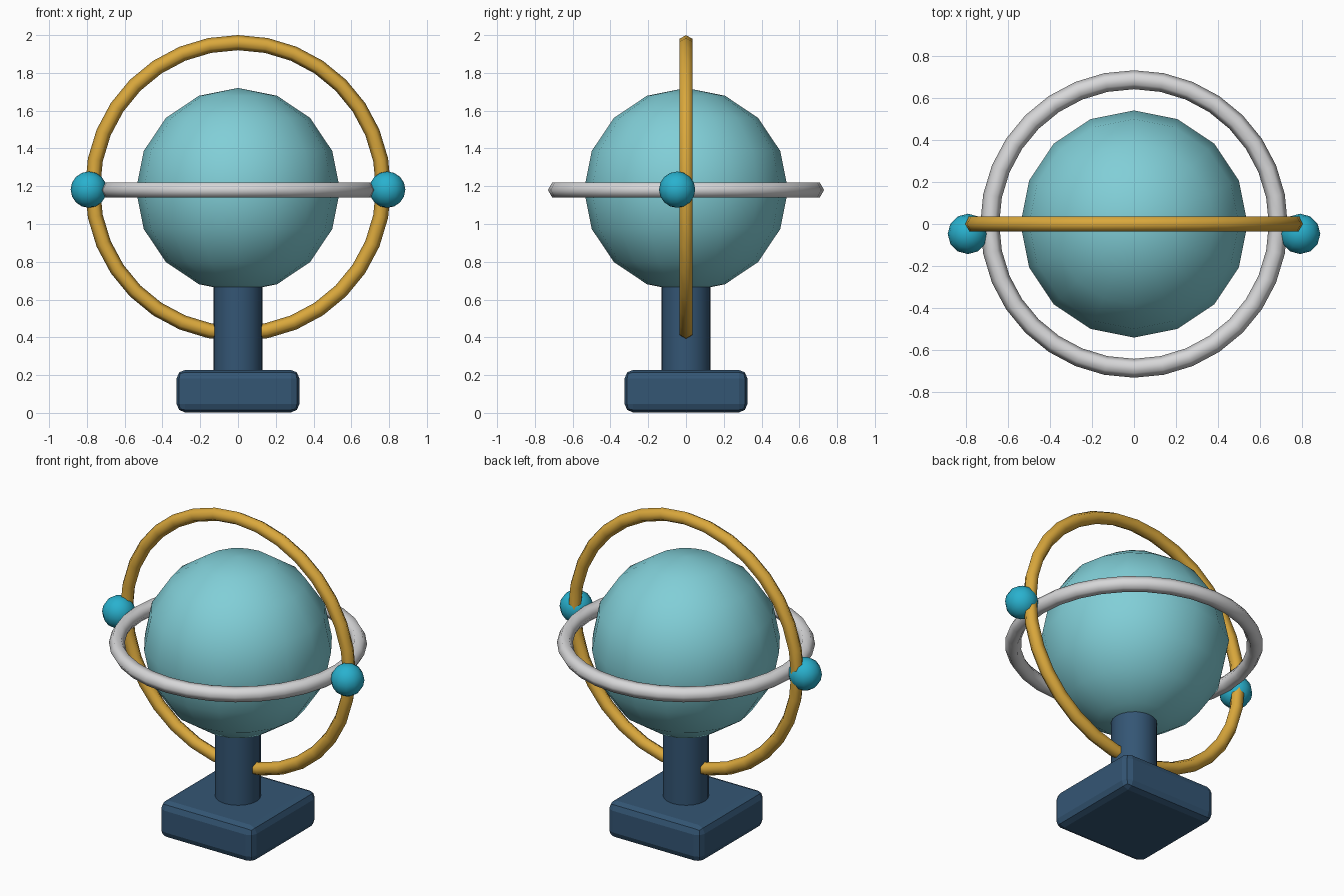
import bpy
import math

if "Cube" in bpy.data.objects:
    bpy.data.objects.remove(bpy.data.objects["Cube"])


def material(name, rgb):
    m = bpy.data.materials.new(name)
    m.diffuse_color = (*rgb, 1.0)
    m.use_nodes = True
    m.node_tree.nodes["Principled BSDF"].inputs["Base Color"].default_value = m.diffuse_color
    return m


navy = material("navy", (0.034, 0.092, 0.175))
aqua = material("pale aqua", (0.22, 0.62, 0.68))
gold = material("gold", (0.70, 0.39, 0.045))
silver = material("silver", (0.68, 0.68, 0.69))
cyan = material("cyan", (0.022, 0.44, 0.62))


def finish(name, mat, smooth=True):
    ob = bpy.context.object
    ob.name = name
    ob.data.name = name
    ob.data.materials.append(mat)
    if smooth:
        bpy.ops.object.shade_smooth()
    return ob


def ball(name, mat, loc, radius, segments, rings):
    bpy.ops.mesh.primitive_uv_sphere_add(
        segments=segments, ring_count=rings, radius=radius, location=loc)
    return finish(name, mat)


def ring(name, mat, z, major, minor, rotation=(0, 0, 0)):
    bpy.ops.mesh.primitive_torus_add(
        major_segments=32, minor_segments=6, major_radius=major,
        minor_radius=minor, location=(0, 0, z), rotation=rotation)
    return finish(name, mat)


# Square base with bevelled edges
bpy.ops.mesh.primitive_cube_add(size=1, location=(0, 0, 0.115))
base = bpy.context.object
base.scale = (0.65, 0.65, 0.225)
bpy.ops.object.transform_apply(location=False, rotation=False, scale=True)
finish("base", navy, smooth=False)
bevel = base.modifiers.new("rounded edges", 'BEVEL')
bevel.width = 0.045
bevel.segments = 2

# Round post running up into the globe
bpy.ops.mesh.primitive_cylinder_add(
    vertices=20, radius=0.13, depth=0.50, location=(0, 0, 0.44))
finish("post", navy, smooth=False)
bpy.ops.object.shade_smooth_by_angle(angle=math.radians(35))

# Globe
ball("globe", aqua, (0, 0, 1.18), 0.54, 16, 8)

# Upright and level rings
ring("upright_ring", gold, 1.19, 0.77, 0.04, (math.pi / 2, 0, 0))
ring("level_ring", silver, 1.18, 0.686, 0.045)

# Pivot balls on either side
for side, label in ((-1, "left"), (1, "right")):
    ball(label + "_pivot_ball", cyan, (side * 0.79, -0.047, 1.182), 0.096, 12, 8)
